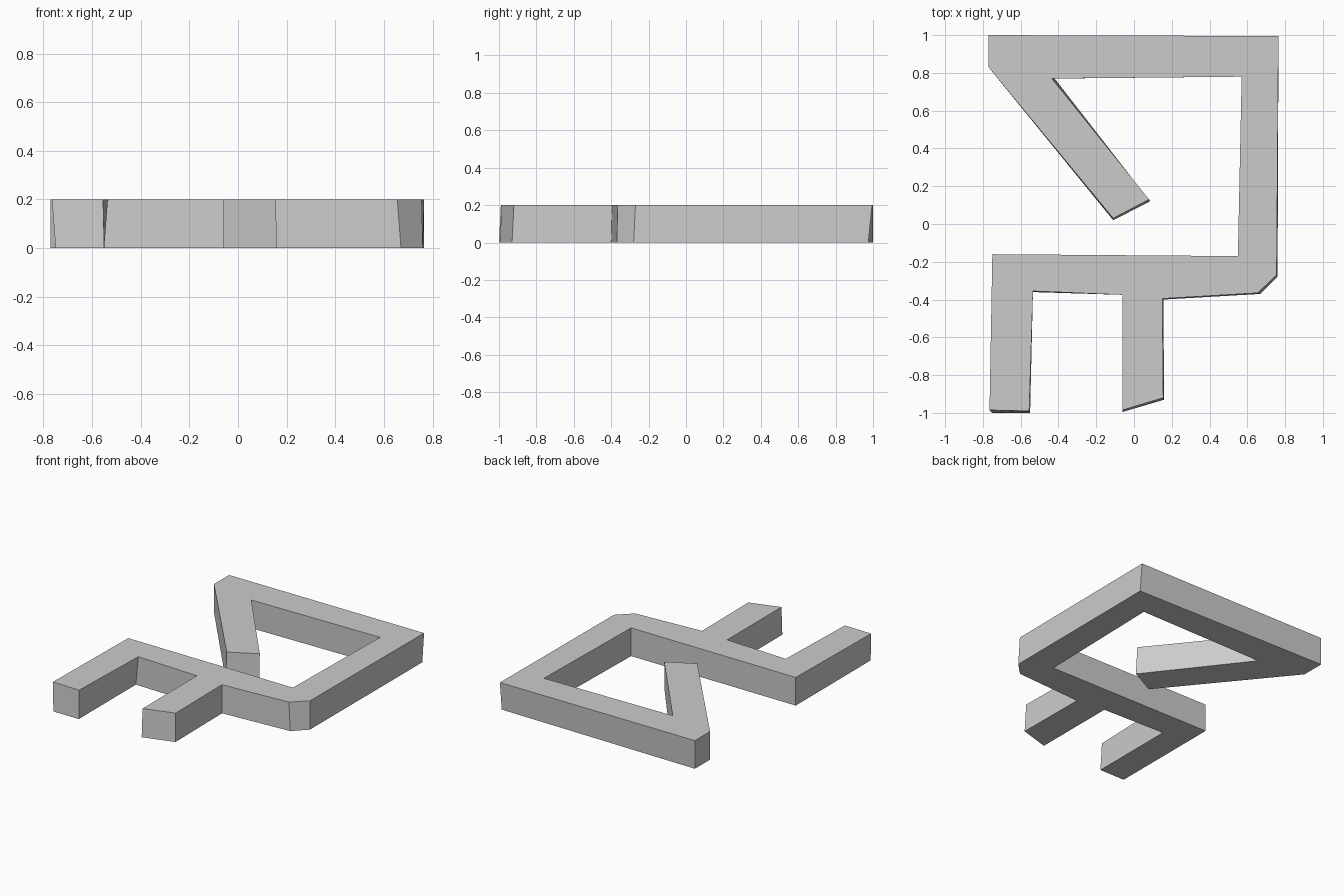
import bpy
import bmesh

if "Cube" in bpy.data.objects:
    bpy.data.objects.remove(bpy.data.objects["Cube"], do_unlink=True)

HEIGHT = 0.2

# Upper outline of each part of the bent bar, in order around the figure
outline = {
    "back_bar_end": [(-.77, 1), (-.77, .83)],
    "diagonal_arm_tip": [(-.11, .03), (.08, .13)],
    "inner_opening": [(-.435, .77), (.57, .78), (.55, -.17)],
    "outer_leg": [(-.75, -.16), (-.765, -.985), (-.555, -.99), (-.535, -.355)],
    "middle_leg": [(-.06, -.375), (-.06, -.985), (.155, -.92), (.15, -.395)],
    "clipped_corner": [(.655, -.365), (.755, -.27)],
    "back_corner": [(.765, .995)],
}

# Small outward lean of the lower edge, by part and point number
lean = {
    ("diagonal_arm_tip", 0): (0, -.01),
    ("diagonal_arm_tip", 1): (.005, -.01),
    ("inner_opening", 0): (.015, 0),
    ("outer_leg", 1): (.015, -.015),
    ("outer_leg", 2): (.005, -.01),
    ("outer_leg", 3): (-.015, -.005),
    ("middle_leg", 1): (0, -.01),
    ("middle_leg", 2): (.005, -.01),
    ("middle_leg", 3): (.005, -.005),
    ("clipped_corner", 0): (.015, -.005),
    ("clipped_corner", 1): (.005, -.01),
    ("back_corner", 0): (0, -.02),
}


def flat_material(name, colour):
    mat = bpy.data.materials.new(name)
    mat.use_nodes = True
    mat.diffuse_color = colour
    for node in mat.node_tree.nodes:
        if node.type == "BSDF_PRINCIPLED":
            node.inputs["Base Color"].default_value = colour
    return mat


# Join the upper and lower outlines into one solid bar
bm = bmesh.new()
upper, lower = [], []
for part, points in outline.items():
    for number, (x, y) in enumerate(points):
        dx, dy = lean.get((part, number), (0, 0))
        upper.append(bm.verts.new((x, y, HEIGHT)))
        lower.append(bm.verts.new((x + dx, y + dy, 0)))

bm.faces.new(upper)
bm.faces.new(lower[::-1])
count = len(upper)
for i in range(count):
    j = (i + 1) % count
    bm.faces.new((upper[j], upper[i], lower[i], lower[j]))
bmesh.ops.recalc_face_normals(bm, faces=bm.faces)

mesh = bpy.data.meshes.new("bent_bar")
bm.to_mesh(mesh)
bm.free()
mesh.materials.append(flat_material("light grey", (0.6, 0.6, 0.6, 1)))
bar = bpy.data.objects.new("bent_bar", mesh)
bpy.context.collection.objects.link(bar)
